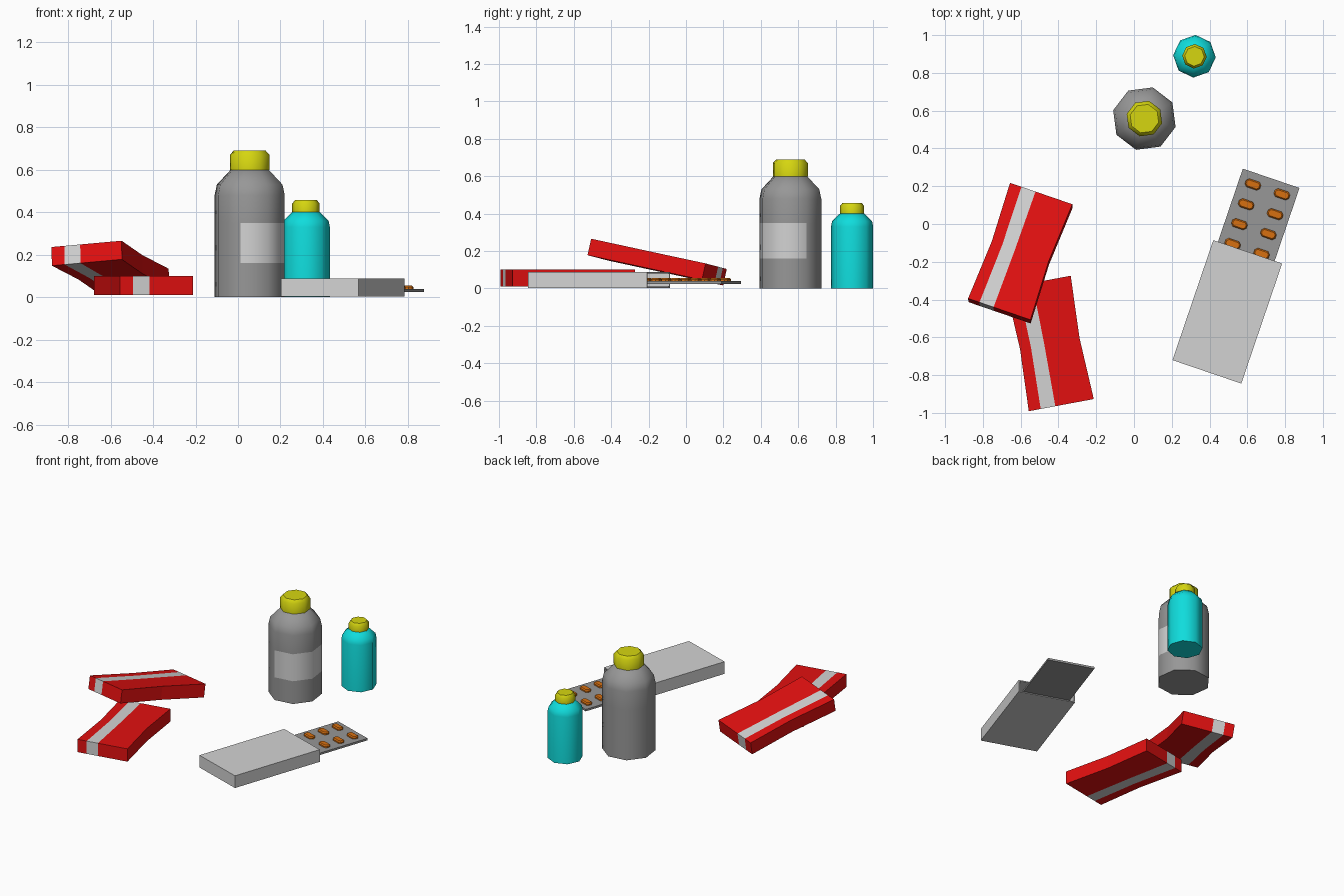
import bpy, bmesh
from math import radians, cos, sin, tau, copysign
from mathutils import Matrix, Vector

cube = bpy.data.objects.get("Cube")
if cube:
    bpy.data.objects.remove(cube, do_unlink=True)


def material(name, r, g, b):
    m = bpy.data.materials.new(name)
    m.use_nodes = True
    m.diffuse_color = (r, g, b, 1)
    m.node_tree.nodes["Principled BSDF"].inputs["Base Color"].default_value = (r, g, b, 1)
    return m


RED = material("bright red", .76, .005, .005)
WHITE = material("pale grey", .65, .65, .65)
GREY = material("mid grey", .31, .31, .31)
CYAN = material("cyan", .005, .72, .72)
YELLOW = material("yellow", .67, .67, .005)
ORANGE = material("orange", .68, .16, .005)


def finish(name, bm, mats, matrix, smooth=None):
    bmesh.ops.recalc_face_normals(bm, faces=bm.faces)
    mesh = bpy.data.meshes.new(name)
    bm.to_mesh(mesh)
    bm.free()
    for m in mats:
        mesh.materials.append(m)
    ob = bpy.data.objects.new(name, mesh)
    ob.matrix_world = matrix
    bpy.context.collection.objects.link(ob)
    if smooth:
        bpy.ops.object.select_all(action='DESELECT')
        ob.select_set(True)
        bpy.context.view_layer.objects.active = ob
        bpy.ops.object.shade_smooth_by_angle(angle=radians(smooth))
    return ob


def lathe(name, profile, mats, matrix, turn=0, stretch=0, smooth=None, rule=None, sides=8):
    """Turn (radius, height) points into a closed solid, optionally stretched along x."""
    bm = bmesh.new()
    rings = []
    for r, z in profile:
        ring = []
        for i in range(sides):
            a = radians(turn) + tau * i / sides
            x = r * cos(a)
            ring.append(bm.verts.new((x + copysign(stretch, x), r * sin(a), z)))
        rings.append(ring)
    for row, (a, b) in enumerate(zip(rings, rings[1:])):
        for i in range(sides):
            j = (i + 1) % sides
            f = bm.faces.new((a[i], a[j], b[j], b[i]))
            if rule:
                f.material_index = rule(row, i)
    bm.faces.new(rings[0])
    bm.faces.new(rings[-1])
    return finish(name, bm, mats, matrix, smooth)


# Large bottle: the label covers three sides in the middle band
place = Matrix.Translation((.055, .558, 0))
lathe("large_bottle",
      [(.171, 0), (.171, .16), (.171, .35), (.171, .48), (.16, .53), (.088, .605)],
      [GREY, WHITE], place, turn=-105, smooth=50,
      rule=lambda row, i: int(row == 1 and i < 3))
lathe("large_cap", [(.097, .598), (.097, .67), (.078, .69)], [YELLOW], place, turn=-105, smooth=46)

# Small bottle
place = Matrix.Translation((.32, .888, 0))
lathe("small_bottle", [(.113, 0), (.113, .33), (.107, .36), (.06, .405)],
      [CYAN], place, turn=-3, smooth=50)
lathe("small_cap", [(.065, .4), (.065, .44), (.052, .457)], [YELLOW], place, turn=-3, smooth=46)


# Red cartons: pinched at the waist, with a stripe over top, ends and underside
def carton(name, matrix):
    bm = bmesh.new()
    layers = []
    for z in (0, .09):
        layers.append([[bm.verts.new((u * w, v, z)) for u in (-.175, -.111, -.032, .175)]
                       for v, w in ((-.332, 1), (0, .915), (.332, 1))])
    low, high = layers
    for layer in layers:
        for r in range(2):
            for c in range(3):
                f = bm.faces.new((layer[r][c], layer[r][c + 1], layer[r + 1][c + 1], layer[r + 1][c]))
                f.material_index = int(c == 1)
    for r in (0, 2):
        for c in range(3):
            f = bm.faces.new((low[r][c], low[r][c + 1], high[r][c + 1], high[r][c]))
            f.material_index = int(c == 1)
    for c in (0, 3):
        for r in range(2):
            bm.faces.new((low[r][c], low[r + 1][c], high[r + 1][c], high[r][c]))
    finish(name, bm, [RED, WHITE], matrix)


carton("lower_carton",
       Matrix.Translation((-.446, -.6325, .01)) @ Matrix.Rotation(radians(10.6), 4, 'Z'))
across = Vector((.944, -.324, .085)).normalized()
up = across.cross(Vector((.332, .922, -.199))).normalized()
tilt = Matrix((across, up.cross(across), up)).transposed().to_4x4()
carton("upper_carton", Matrix.Translation((-.601, -.164, .097)) @ tilt)

# Open sleeve, hollow toward the back
frame = Matrix.Translation((.494, -.465, 0)) @ Matrix.Rotation(radians(-18.8), 4, 'Z')


def block(name, size, centre, mat, open_back=False):
    bm = bmesh.new()
    bmesh.ops.create_cube(bm, size=1)
    bmesh.ops.scale(bm, vec=size, verts=bm.verts)
    bmesh.ops.translate(bm, vec=centre, verts=bm.verts)
    ob_faces = [f for f in bm.faces if f.normal.y > .9]
    if open_back:
        bmesh.ops.delete(bm, geom=ob_faces, context='FACES_ONLY')
    return finish(name, bm, [mat], frame)


sleeve = block("sleeve", (.385, .671, .086), (0, 0, .045), WHITE, open_back=True)
wall = sleeve.modifiers.new("wall", 'SOLIDIFY')
wall.thickness = .01
wall.offset = -1

# Blister card with two columns of pills
block("blister_card", (.317, .58, .014), (-.008, .454, .032), GREY)
for row in range(5):
    for side in (-1, 1):
        spot = Matrix.Translation((-.008 + side * .081, .682 - row * .111, .036))
        lathe("pill", [(.025, 0), (.025, .012), (.018, .019)], [ORANGE], frame @ spot,
              turn=22.5, stretch=.019)
